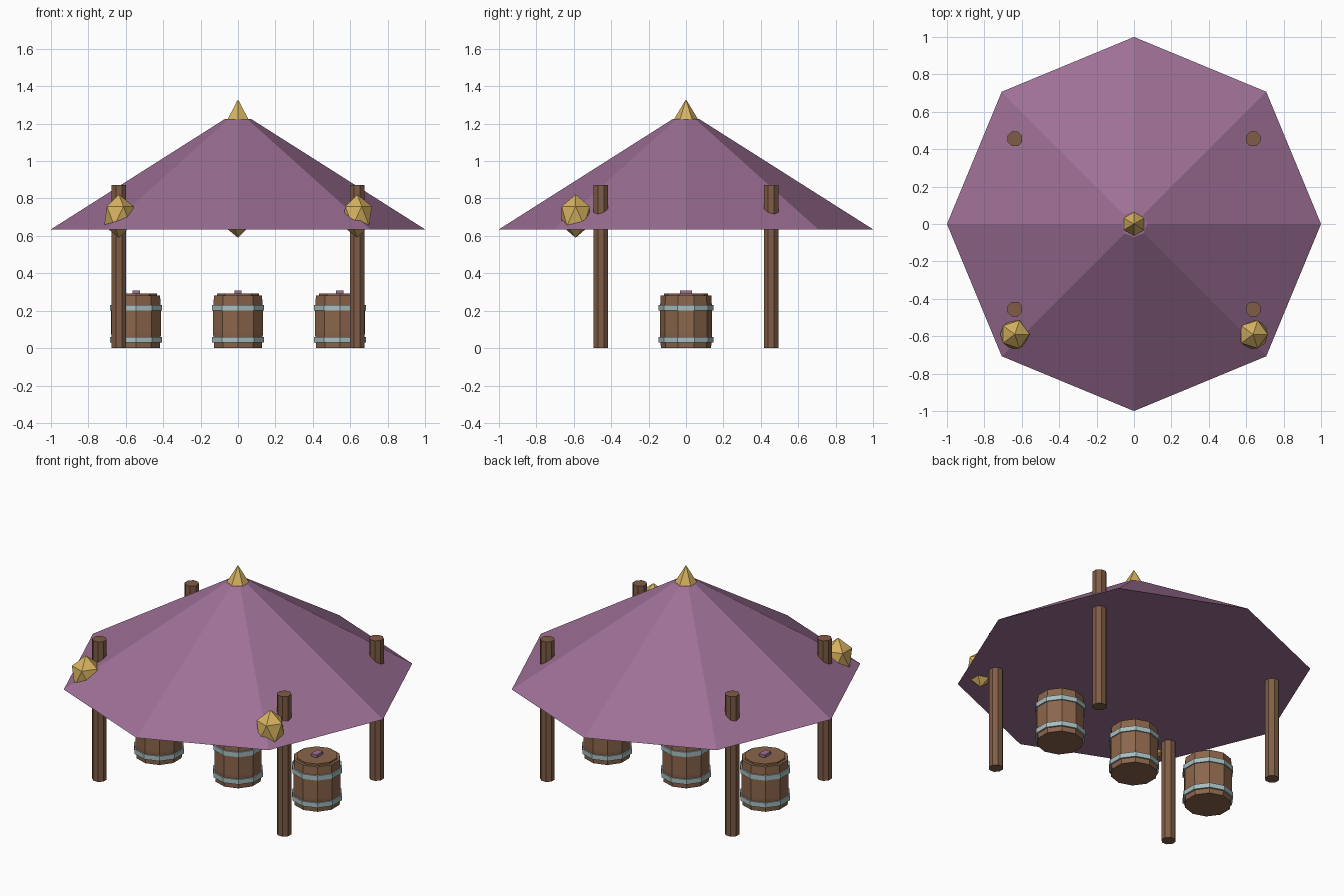
import bpy, bmesh, math
from mathutils import Matrix

if "Cube" in bpy.data.objects:
    bpy.data.objects.remove(bpy.data.objects["Cube"])


def material(name, rgb):
    m = bpy.data.materials.new(name)
    lin = [((c / 255 + 0.055) / 1.055) ** 2.4 for c in rgb]
    m.diffuse_color = (*lin, 1)
    m.use_nodes = True
    m.node_tree.nodes["Principled BSDF"].inputs["Base Color"].default_value = m.diffuse_color
    return m


PURPLE = material("purple cloth", (158, 112, 150))
GOLD = material("gold", (214, 178, 96))
POLE = material("post wood", (128, 93, 70))
WOOD = material("barrel wood", (139, 102, 76))
STEEL = material("pale steel", (168, 190, 192))


def finish(name, bm, mat, loc):
    bmesh.ops.recalc_face_normals(bm, faces=bm.faces)
    me = bpy.data.meshes.new(name)
    bm.to_mesh(me)
    bm.free()
    me.materials.append(mat)
    ob = bpy.data.objects.new(name, me)
    ob.location = loc
    bpy.context.collection.objects.link(ob)
    return ob


def lathe(name, profile, sides, mat, loc=(0, 0, 0), turn=0.0, closed=False):
    """Stack of polygon rings (radius, z); a vertex lies on +y when turn is 0.
    Closed joins the last ring to the first, otherwise the ends are capped."""
    bm = bmesh.new()
    rings = []
    for r, z in profile:
        n = 1 if r == 0 else sides
        ring = []
        for i in range(n):
            a = math.pi / 2 + turn + 2 * math.pi * i / sides
            ring.append(bm.verts.new((r * math.cos(a), r * math.sin(a), z)))
        rings.append(ring)
    pairs = list(zip(rings, rings[1:]))
    if closed:
        pairs.append((rings[-1], rings[0]))
    for lo, hi in pairs:
        for i in range(sides):
            j = (i + 1) % sides
            if len(hi) == 1:
                bm.faces.new((lo[i], lo[j], hi[0]))
            else:
                bm.faces.new((lo[i], lo[j], hi[j], hi[i]))
    if not closed:
        for ring in (rings[0], rings[-1]):
            if len(ring) > 1:
                bm.faces.new(ring)
    return finish(name, bm, mat, loc)


def box(name, size, mat, loc):
    bm = bmesh.new()
    bmesh.ops.create_cube(bm, size=1, matrix=Matrix.Diagonal((*size, 1)))
    return finish(name, bm, mat, loc)


# Canopy with closed underside, and its finial
lathe("canopy", [(1, 0.635), (0.07, 1.225)], 8, PURPLE)
lathe("finial", [(0.065, 1.222), (0, 1.33)], 6, GOLD)

# Four corner posts poking through the canopy
for sx, side in ((-1, "left"), (1, "right")):
    for sy, end in ((-1, "front"), (1, "back")):
        lathe(f"{end}_{side}_post", [(0.042, 0), (0.042, 0.873)], 8, POLE,
              (sx * 0.637, sy * 0.455, 0), math.pi / 8)

# Row of stretched lanterns along the front
for x, side in ((-0.637, "left"), (0, "middle"), (0.637, "right")):
    bm = bmesh.new()
    bmesh.ops.create_icosphere(bm, subdivisions=1, radius=1,
                               matrix=Matrix.Diagonal((0.088, 0.088, 0.116, 1)))
    finish(f"{side}_lantern", bm, GOLD, (x, -0.59, 0.706))

# Three banded barrels with lid and handle
for x, side in ((-0.545, "left"), (0, "middle"), (0.545, "right")):
    at = (x, 0, 0)
    lathe(f"{side}_barrel", [(0.134, 0), (0.140, 0.08), (0.140, 0.2), (0.135, 0.28)],
          10, WOOD, at)
    lathe(f"{side}_barrel_lid", [(0.118, 0.275), (0.118, 0.291)], 10, WOOD, at)
    for z, part in ((0.03, "lower"), (0.2, "upper")):
        lathe(f"{side}_barrel_{part}_band",
              [(0.13, z), (0.147, z), (0.147, z + 0.03), (0.13, z + 0.03)],
              10, STEEL, at, closed=True)
    box(f"{side}_barrel_handle", (0.04, 0.062, 0.022), PURPLE, (x, 0, 0.297))
